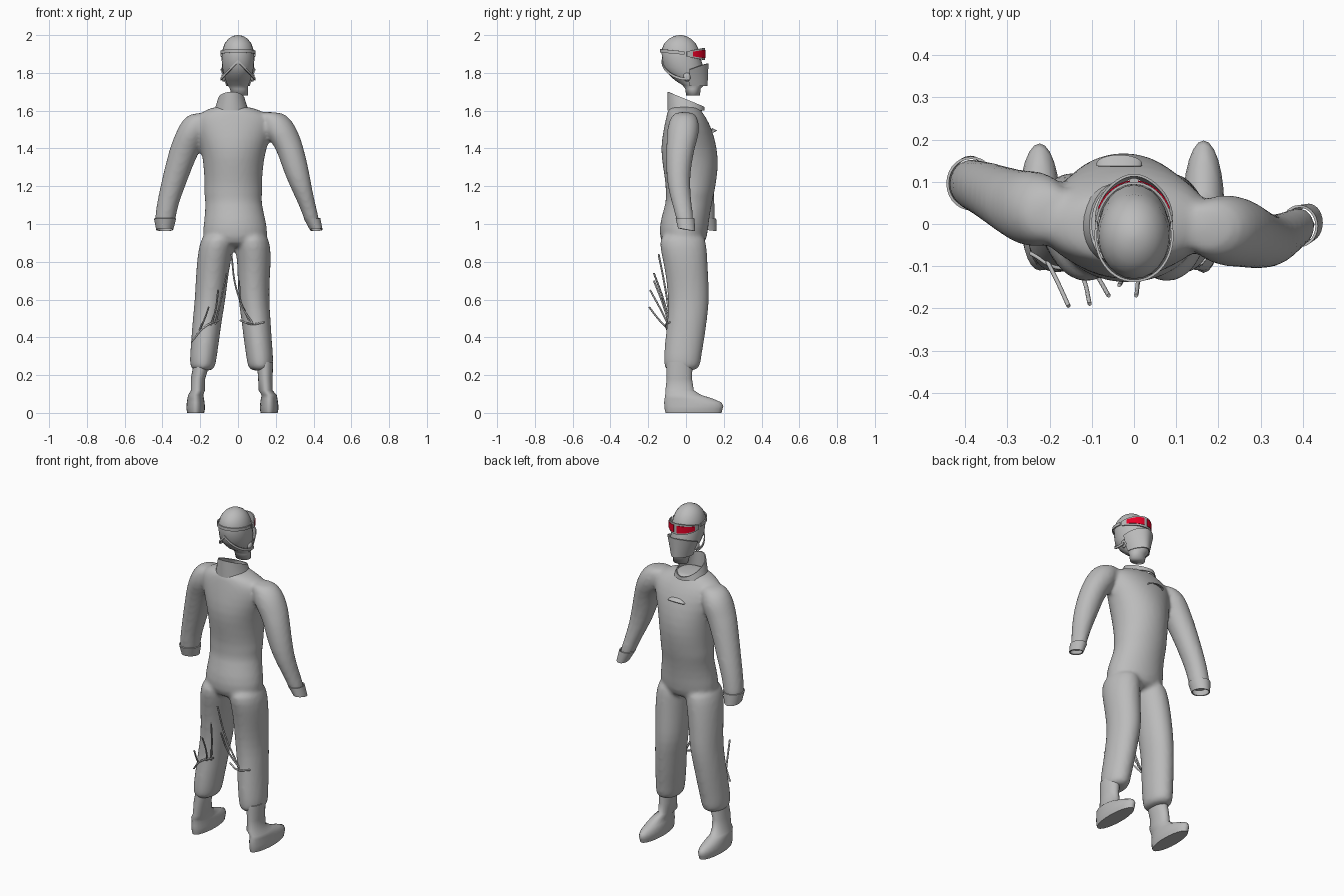
import bpy, bmesh, math
from math import sin, cos, pi, radians

if "Cube" in bpy.data.objects:
    bpy.data.objects.remove(bpy.data.objects["Cube"])


def material(name, rgb):
    m = bpy.data.materials.new(name)
    m.use_nodes = True
    m.diffuse_color = (*rgb, 1)
    m.node_tree.nodes["Principled BSDF"].inputs["Base Color"].default_value = (*rgb, 1)
    return m


GREY = material("plain grey", (0.5, 0.5, 0.5))
RED = material("lens red", (0.8, 0.0, 0.02))


def add_object(name, bm, mat):
    bmesh.ops.recalc_face_normals(bm, faces=bm.faces)
    mesh = bpy.data.meshes.new(name)
    for f in bm.faces:
        f.smooth = True
    bm.to_mesh(mesh)
    bm.free()
    mesh.materials.append(mat)
    ob = bpy.data.objects.new(name, mesh)
    bpy.context.collection.objects.link(ob)
    return ob


def loft(bm, rings, sides=24):
    """Closed tube through level ellipses given as x, y, z, rx, ry."""
    loops = []
    for x, y, z, rx, ry in rings:
        angles = [2 * pi * i / sides for i in range(sides)]
        loops.append([bm.verts.new((x + rx * cos(a), y + ry * sin(a), z)) for a in angles])
    for low, high in zip(loops, loops[1:]):
        for i in range(sides):
            j = (i + 1) % sides
            bm.faces.new((low[i], low[j], high[j], high[i]))
    bm.faces.new(loops[0])
    bm.faces.new(loops[-1])


def sheet(name, point, start, end, mat=GREY, steps=28, rows=4, thick=0.006):
    """Curved plate from point(angle, t), with angles in degrees and t from 0 to 1."""
    bm = bmesh.new()
    grid = [[bm.verts.new(point(radians(start + (end - start) * i / steps), r / rows))
             for i in range(steps + 1)] for r in range(rows + 1)]
    for a, b in zip(grid, grid[1:]):
        for i in range(steps):
            bm.faces.new((a[i], a[i + 1], b[i + 1], b[i]))
    bmesh.ops.remove_doubles(bm, verts=bm.verts, dist=0.0001)
    ob = add_object(name, bm, mat)
    solid = ob.modifiers.new("thickness", 'SOLIDIFY')
    solid.thickness = thick
    solid.offset = 0
    split = ob.modifiers.new("sharp rims", 'EDGE_SPLIT')
    split.split_angle = radians(40)
    return ob


# Suit: torso, arms and legs fused into one smooth skin
suit = bmesh.new()
loft(suit, [
    (-.035, -.005, 1.625, .08, .08), (-.03, -.01, 1.605, .14, .085),
    (-.02, 0, 1.57, .21, .105), (-.02, .01, 1.5, .21, .13),
    (-.023, .015, 1.4, .172, .152), (-.025, .025, 1.3, .158, .148),
    (-.025, .025, 1.2, .152, .132), (-.025, .02, 1.16, .156, .13),
    (-.025, .018, 1.12, .148, .122), (-.015, -.008, 1.02, .163, .13),
    (-.015, -.015, .93, .18, .13), (-.015, -.012, .87, .14, .1)])
loft(suit, [
    (.16, -.01, 1.595, .07, .05), (.2, -.01, 1.56, .078, .075),
    (.22, -.015, 1.5, .093, .087), (.247, -.02, 1.45, .086, .082),
    (.275, -.03, 1.4, .073, .076), (.303, -.04, 1.3, .07, .067),
    (.332, -.04, 1.2, .058, .06), (.367, -.02, 1.1, .044, .052),
    (.392, -.005, 1.02, .04, .046), (.395, -.005, 1.0, .036, .042)])
loft(suit, [
    (-.19, .02, 1.59, .06, .05), (-.22, .03, 1.55, .075, .08),
    (-.235, .035, 1.5, .087, .092), (-.255, .04, 1.45, .088, .087),
    (-.28, .05, 1.4, .082, .08), (-.315, .065, 1.3, .073, .072),
    (-.345, .08, 1.2, .066, .067), (-.375, .09, 1.1, .057, .062),
    (-.386, .096, 1.02, .055, .06), (-.388, .097, 1.0, .05, .055)])

# Each leg ring: height, right x, left x, half width, y, half depth
LEG = [(.96, -.1, .07, .085, -.02, .12), (.88, -.115, .08, .093, -.015, .125),
       (.8, -.128, .085, .09, -.003, .118), (.7, -.14, .083, .085, .008, .112),
       (.6, -.147, .083, .082, .015, .11), (.5, -.162, .095, .078, .008, .105),
       (.4, -.172, .103, .075, -.005, .105), (.3, -.183, .115, .072, -.018, .1),
       (.25, -.187, .118, .068, -.02, .097), (.22, -.187, .12, .054, -.025, .08)]
for side in (1, 2):
    loft(suit, [(r[side], r[4], r[0], r[3], r[5]) for r in LEG])
suit = add_object("jumpsuit", suit, GREY)
suit.modifiers.new("round", 'SUBSURF').levels = 1
suit.modifiers["round"].render_levels = 1
remesh = suit.modifiers.new("fuse", 'REMESH')
remesh.mode = 'VOXEL'
remesh.voxel_size = 0.011
remesh.use_smooth_shade = True
relax = suit.modifiers.new("relax", 'SMOOTH')
relax.factor = 0.5
relax.iterations = 6

# Open sleeve ends
for label, x, y, rx, ry, lean in (("left", .392, -.005, .041, .047, .022),
                                  ("right", -.386, .096, .056, .061, -.002)):
    sheet(label + "_cuff",
          lambda a, t: (x + lean * t + rx * (1 - .25 * t) * cos(a), y + .008 * t + ry * (1 - .1 * t) * sin(a),
                        1.03 - .06 * t - .008 * t * sin(a)), 0, 360)

# Stand-up collar, high at the nape and low at the throat
sheet("collar", lambda a, t: (-.035 + (.088 - .02 * t) * cos(a), .095 * sin(a),
                              1.6 + t * (.06 - .04 * sin(a))), 0, 360)

# Chest flap
sheet("chest_flap", lambda a, t: (-.035 + .052 * cos(a), .137 + .02 * sin(a) * t + .006 * t,
                                  1.485 + .022 * sin(a) * (1 - .6 * t)), 0, 180, rows=2, thick=.004)

# Boots: shaft flowing into a long rounded foot
for label, top, mid, foot, short in (("right", -.195, -.212, -.224, .014), ("left", .143, .145, .165, 0)):
    bm = bmesh.new()
    loft(bm, [(top, -.035, .27, .042, .068), (top, -.035, .25, .042, .069),
              (mid, -.035, .18, .038, .067), (mid, -.034, .12, .037, .075),
              (foot, -.015, .095, .04, .095), (foot, .015, .075, .044, .128 - short / 2),
              (foot, .036, .055, .047, .152 - short / 2), (foot, .042, .035, .049, .156 - short / 2),
              (foot, .04, .02, .049, .153 - short / 2), (foot, .04, .0, .045, .148 - short / 2)])
    boot = add_object(label + "_boot", bm, GREY)
    split = boot.modifiers.new("sole edge", 'EDGE_SPLIT')
    split.split_angle = radians(60)

# Head and neck
bm = bmesh.new()
loft(bm, [(0, -.03, 2.0, .006, .007), (0, -.031, 1.995, .028, .032),
          (0, -.032, 1.98, .052, .06), (0, -.032, 1.955, .071, .084),
          (0, -.03, 1.92, .083, .1), (0, -.025, 1.88, .087, .102),
          (0, -.015, 1.83, .084, .107), (0, .002, 1.79, .077, .092),
          (0, .018, 1.76, .066, .076), (0, .038, 1.735, .055, .056),
          (.005, .036, 1.715, .047, .04), (.008, .038, 1.68, .044, .037)])
add_object("head", bm, GREY)

# Face mask, pulled to a ridge at the front
sheet("face_mask", lambda a, t: ((.09 - .03 * t) * cos(a),
                                 .01 + (.1 - .005 * t) * sin(a) + .006 * sin(a) ** 8,
                                 1.85 - .118 * t - .035 * (1 - sin(a)) * (1 - t)), 5, 175)

# Goggles: frame, two tapering lenses and head strap
sheet("goggle_frame", lambda a, t: (.09 * cos(a), -.015 + .112 * sin(a),
                                    1.9 + (t - .5) * (.02 + .045 * sin(a))), 10, 170)
for label, start in (("left", 26), ("right", 96)):
    sheet(label + "_lens", lambda a, t: (.094 * cos(a), -.015 + .117 * sin(a),
                                         1.9 + (t - .5) * (.01 + .034 * sin(a))),
          start, start + 58, mat=RED, thick=.003)
sheet("goggle_strap", lambda a, t: (.091 * cos(a), -.028 + .107 * sin(a),
                                    1.898 + .018 * t - .01 * sin(a)), 170, 370, rows=1)

# Mask straps falling from the back of the head to the jaw
for label, sign in (("left", 1), ("right", -1)):
    sheet(label + "_mask_strap",
          lambda a, t: (sign * .09 * sin(a), -.018 - .108 * cos(a) + .02 * sin(a) ** 2,
                        1.87 - .095 * sin(a) - .014 * t), 0, 100, rows=1)
    bm = bmesh.new()
    loft(bm, [(sign * .076, .005, z, r * .6, r) for z, r in ((1.8, .008), (1.79, .018), (1.77, .02), (1.755, .008))], 12)
    add_object(label + "_strap_buckle", bm, GREY)


def cord(name, *points):
    curve = bpy.data.curves.new(name, 'CURVE')
    curve.dimensions = '3D'
    curve.bevel_depth = 0.005
    curve.bevel_resolution = 1
    curve.use_fill_caps = True
    curve.resolution_u = 6
    spline = curve.splines.new('BEZIER')
    spline.bezier_points.add(len(points) - 1)
    for bp, co in zip(spline.bezier_points, points):
        bp.co = co
        bp.handle_left_type = bp.handle_right_type = 'AUTO'
    curve.materials.append(GREY)
    bpy.context.collection.objects.link(bpy.data.objects.new(name, curve))


# Loose cords hanging behind the knees
cord("left_long_cord", (-.035, -.145, .84), (-.01, -.11, .66), (.07, -.08, .46))
cord("left_short_cord", (.005, -.17, .7), (.02, -.12, .57), (.08, -.09, .47))
cord("left_knee_tie", (.01, -.09, .49), (.07, -.105, .47), (.14, -.085, .48))
cord("right_long_cord", (-.06, -.17, .74), (-.09, -.12, .6), (-.12, -.085, .47))
cord("right_middle_cord", (-.105, -.19, .65), (-.12, -.13, .54), (-.145, -.09, .46))
cord("right_outer_cord", (-.155, -.195, .56), (-.18, -.14, .49), (-.205, -.09, .44))
cord("right_knee_tie", (-.1, -.09, .49), (-.17, -.105, .46), (-.245, -.07, .38))
